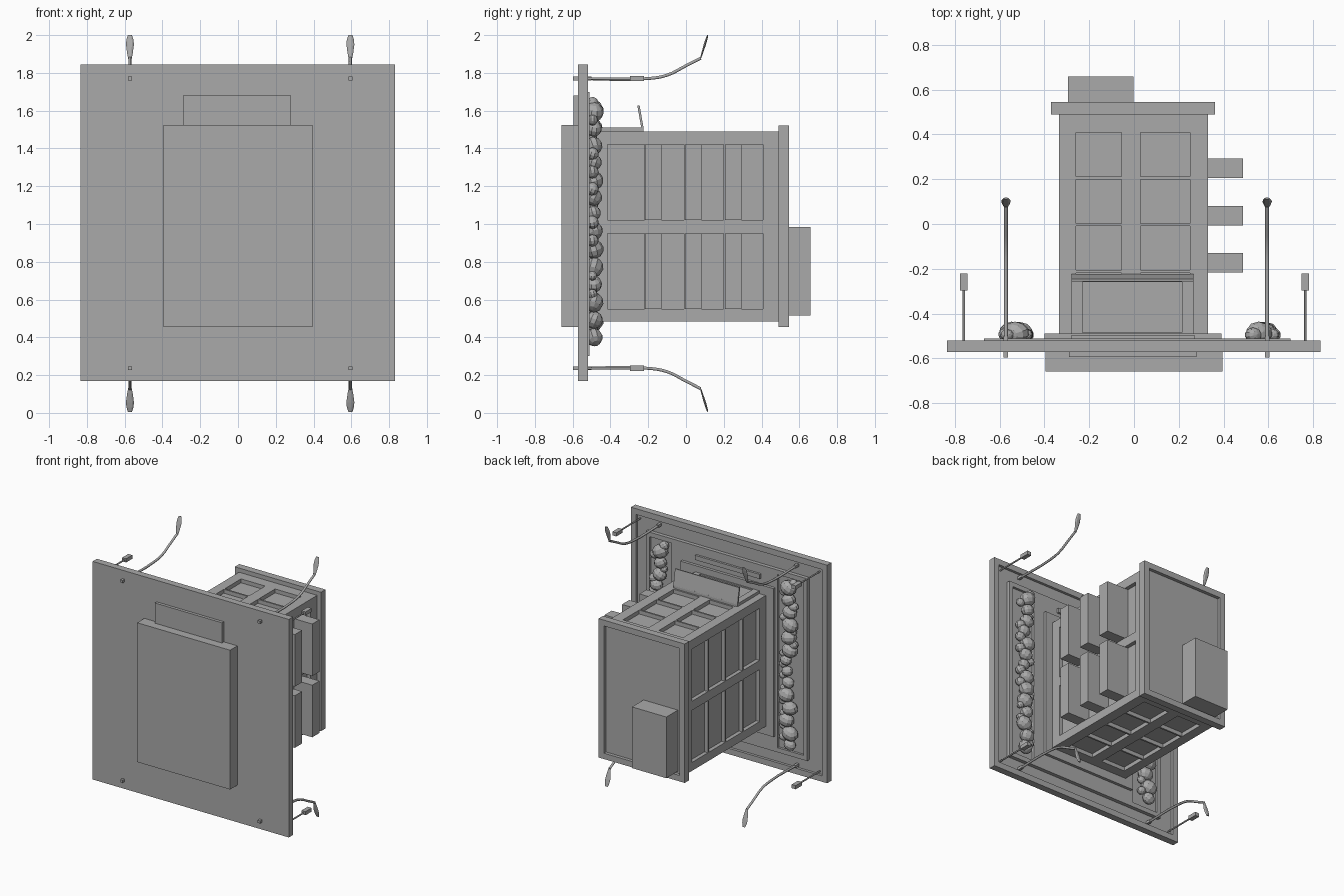
import bpy, bmesh, math, random
from mathutils import Matrix, Vector

if "Cube" in bpy.data.objects:
    bpy.data.objects.remove(bpy.data.objects["Cube"])

random.seed(4)
grey = bpy.data.materials.new("mid grey")
grey.diffuse_color = (0.4, 0.4, 0.4, 1)
grey.use_nodes = True
grey.node_tree.nodes["Principled BSDF"].inputs["Base Color"].default_value = grey.diffuse_color


def finish(name, bm):
    bmesh.ops.recalc_face_normals(bm, faces=bm.faces)
    me = bpy.data.meshes.new(name)
    bm.to_mesh(me)
    bm.free()
    me.materials.append(grey)
    ob = bpy.data.objects.new(name, me)
    bpy.context.collection.objects.link(ob)
    return ob


def boxes(name, items):
    """Each item is (x0, x1, y0, y1, z0, z1)."""
    bm = bmesh.new()
    for x0, x1, y0, y1, z0, z1 in items:
        m = Matrix.Translation(((x0 + x1) / 2, (y0 + y1) / 2, (z0 + z1) / 2))
        m = m @ Matrix.Diagonal((x1 - x0, y1 - y0, z1 - z0, 1))
        bmesh.ops.create_cube(bm, size=1, matrix=m)
    return finish(name, bm)


def cut(ob, items):
    cutter = boxes("cutter", items)
    cutter.hide_render = True
    mod = ob.modifiers.new("recess", 'BOOLEAN')
    mod.operation, mod.solver, mod.object = 'DIFFERENCE', 'EXACT', cutter
    bpy.context.view_layer.objects.active = ob
    bpy.ops.object.modifier_apply(modifier=mod.name)
    bpy.data.objects.remove(cutter)


# Wall plate with a shallow recess behind its rim
plate = boxes("wall_plate", [(-.835, .832, -.572, -.52, .17, 1.845)])
cut(plate, [(-.79, .79, -.54, -.4, .215, 1.80)])

# Front cover blocks
boxes("front_cover", [(-.395, .395, -.66, -.57, .455, 1.525)])
boxes("front_upper_cover", [(-.29, .28, -.595, -.57, 1.52, 1.68)])

# Raised back panel with grooves holding the bead columns
strips = [(-.64, -.42), (.48, .67)]
panel = boxes("back_panel", [(-.67, .70, -.545, -.512, .30, 1.70)])
cut(panel, [(a, b, -.53, -.4, .335, 1.665) for a, b in strips])
boxes("inner_step", [(-.40, .39, -.53, -.49, .42, 1.56)])
boxes("upper_bar", [(-.28, .27, -.53, -.495, 1.60, 1.635)])

# Main casing with panelled sides
body = boxes("casing", [(-.335, .33, -.5, .495, .485, 1.49)])
D = .03
cols = [(-.415 + i * .209, -.415 + i * .209 + .196) for i in range(4)]
rows = [(.55, .95), (1.02, 1.42)]
cells = []
for y0, y1 in cols:
    for z0, z1 in rows:
        cells.append((-.5, -.335 + D, y0, y1, z0, z1))
        cells.append((.33 - D, .5, y0, y1, z0, z1))
    for x0, x1 in [(-.26, -.055), (.03, .25)]:
        cells.append((x0, x1, y0, y1, .3, .485 + D))
        cells.append((x0, x1, y0, y1, 1.49 - D, 1.7))
cut(body, cells)

# Upright blocks on the right side of the casing
boxes("side_blocks", [(.295, .487, y0, y0 + .087, z0, z1)
                      for y0 in (-.217, -.006, .206) for z0, z1 in rows])

# Rear frame, recessed inside its rim, and the rear block
rear = boxes("rear_frame", [(-.37, .362, .49, .545, .455, 1.522)])
cut(rear, [(-.325, .317, .52, .7, .50, 1.477)])
boxes("rear_block", [(-.295, -.003, .51, .66, .515, .985)])

# Top tray and its leaning flap
tray = boxes("top_tray", [(-.28, .265, -.5, -.225, 1.47, 1.512)])
cut(tray, [(-.23, .215, -.485, -.26, 1.502, 1.6)])
flap = boxes("leaning_flap", [(-.28, .265, -.008, .004, 0, .125)])
flap.matrix_world = Matrix.Translation((0, -.228, 1.505)) @ Matrix.Rotation(math.radians(10), 4, 'X')

# Bead columns: faceted, randomly tilted, irregular beads
for name, cx in (("left_beads", -.525), ("right_beads", .575)):
    bm = bmesh.new()
    z = .40
    while z < 1.64:
        big = random.uniform(.036, .052)
        spots = [(random.uniform(-.02, .02), -.487, z, big)]
        spots.append((random.choice((-.042, .042)), -.495, z + .045, random.uniform(.024, .034)))
        for dx, y, zz, r in spots:
            rot = Matrix.Rotation(random.uniform(-.6, .6), 4, 'Y') @ Matrix.Rotation(random.uniform(-.4, .4), 4, 'X')
            m = Matrix.Translation((cx + dx, y, zz)) @ rot @ Matrix.Diagonal((r * 1.2, r * 1.0, r, 1))
            bmesh.ops.create_uvsphere(bm, u_segments=10, v_segments=6, radius=1, matrix=m)
        z += big * 1.05 + .044
    finish(name, bm)


def tube(name, pts, radius, smooth=False):
    cu = bpy.data.curves.new(name, 'CURVE')
    cu.dimensions = '3D'
    cu.bevel_depth, cu.bevel_resolution, cu.use_fill_caps = radius, 1, True
    cu.resolution_u = 4
    if smooth:
        sp = cu.splines.new('BEZIER')
        sp.bezier_points.add(len(pts) - 1)
        for bp, p in zip(sp.bezier_points, pts):
            bp.co = p
            bp.handle_left_type = bp.handle_right_type = 'AUTO'
    else:
        sp = cu.splines.new('POLY')
        sp.points.add(len(pts) - 1)
        for q, p in zip(sp.points, pts):
            q.co = (*p, 1)
    cu.materials.append(grey)
    ob = bpy.data.objects.new(name, cu)
    bpy.context.collection.objects.link(ob)
    return ob


def leaf(name, base, tip):
    """Flat six-sided paddle from base to tip: (position, half width)."""
    bm = bmesh.new()
    base, tip = Vector(base), Vector(tip)
    axis = (tip - base).normalized()
    side = Vector((1, 0, 0))
    thick = axis.cross(side)
    rings = []
    for t, w in [(0, .009), (.25, .015), (.6, .021), (.8, .019), (1, .011)]:
        c = base.lerp(tip, t)
        rings.append([bm.verts.new(c + side * w * math.cos(a) + thick * w * .33 * math.sin(a))
                      for a in [i * math.pi / 3 for i in range(6)]])
    for r, s in zip(rings, rings[1:]):
        for i in range(6):
            bm.faces.new((r[i], r[(i + 1) % 6], s[(i + 1) % 6], s[i]))
    bm.faces.new(rings[0])
    bm.faces.new(rings[-1])
    finish(name, bm)


# Curved arms with paddle ends, and short probes, top and bottom
arm = [(-.56, .767), (-.2, .767), (-.1, .785), (0, .835), (.078, .875)]
for level, s in (("top", 1), ("bottom", -1)):
    zc = 1.003
    for hand, x, px in (("left", -.572, -.76), ("right", .595, .765)):
        tag = f"{level}_{hand}"
        z = zc + s * .767
        tube("arm_" + tag, [(x, y, zc + s * h) for y, h in arm], .009, True)
        leaf("paddle_" + tag, (x, .076, zc + s * .87), (x, .115, zc + s * .997))
        boxes("peg_" + tag, [(x - .01, x + .01, -.597, -.5, z - .01, z + .01)])
        tube("probe_" + tag, [(px, -.55, z), (px, -.29, z)], .006)
        boxes("probe_head_" + tag, [(px - .017, px + .017, -.297, -.222, z - .014, z + .014)])
